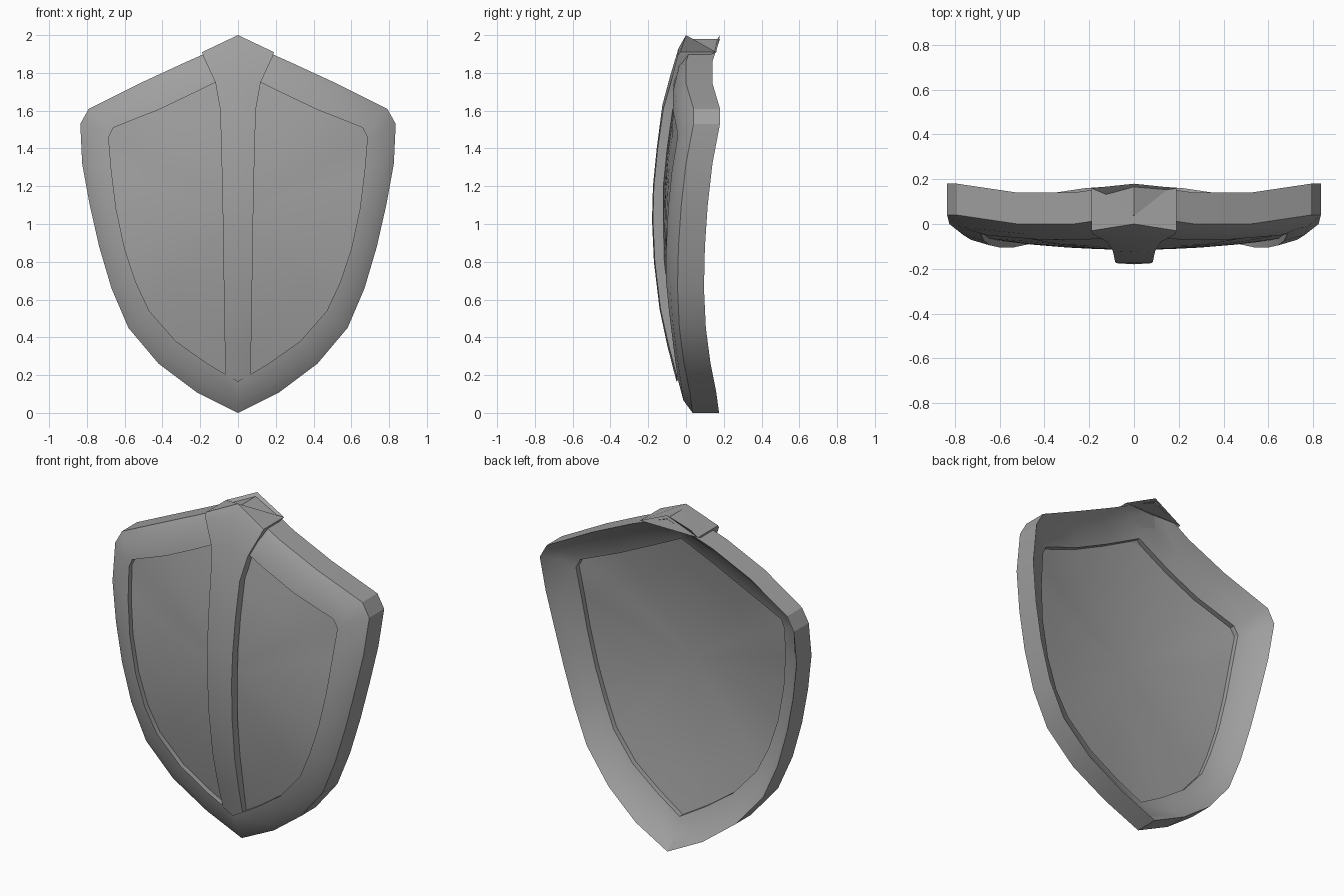
import bpy, bmesh, math
from mathutils import Vector

if "Cube" in bpy.data.objects:
    bpy.data.objects.remove(bpy.data.objects["Cube"], do_unlink=True)

grey = bpy.data.materials.new("plain grey")
grey.use_nodes = True
colour = (0.35, 0.35, 0.35, 1)
grey.diffuse_color = colour
grey.node_tree.nodes["Principled BSDF"].inputs["Base Color"].default_value = colour


def loft(name, rings, start=None, end=None):
    """Skin closed rings in order; close each end to a point, or with a flat cap."""
    bm = bmesh.new()
    loops = [[bm.verts.new(p) for p in ring] for ring in rings]
    n = len(loops[0])
    for a, b in zip(loops, loops[1:]):
        for i in range(n):
            j = (i + 1) % n
            bm.faces.new((a[i], a[j], b[j], b[i]))
    for loop, tip in ((loops[0], start), (loops[-1], end)):
        if tip is None:
            bm.faces.new(loop)
        else:
            v = bm.verts.new(tip)
            for i in range(n):
                bm.faces.new((loop[i], loop[(i + 1) % n], v))
    bmesh.ops.recalc_face_normals(bm, faces=bm.faces)
    me = bpy.data.meshes.new(name)
    bm.to_mesh(me)
    bm.free()
    me.materials.append(grey)
    ob = bpy.data.objects.new(name, me)
    bpy.context.collection.objects.link(ob)
    bpy.ops.object.select_all(action='DESELECT')
    ob.select_set(True)
    bpy.context.view_layer.objects.active = ob
    bpy.ops.object.shade_smooth_by_angle(angle=math.radians(28))
    return ob


def mirrored(half):
    """Full loop from a half outline that starts and ends on x = 0."""
    pts = [Vector(p) for p in half]
    return pts + [Vector((-p.x, p.y, p.z)) for p in reversed(pts[1:-1])]


def shift(ring, dy):
    return [p + Vector((0, dy, 0)) for p in ring]


# Front edge of the outer wall, from top centre down to the point
outer = mirrored([
    (0, .04, 1.98), (.27, 0, 1.86), (.52, 0, 1.745), (.79, .04, 1.61),
    (.835, .04, 1.53), (.825, 0, 1.32), (.785, -.025, 1.1), (.735, -.04, .88),
    (.67, -.045, .66), (.58, -.035, .45), (.42, -.01, .26), (.22, .02, .11),
    (0, .035, 0)])
# Inner edge of the rim, station by station
inner = mirrored([
    (0, -.055, 1.81), (.22, -.07, 1.7), (.42, -.07, 1.605), (.66, -.05, 1.51),
    (.685, -.045, 1.46), (.67, -.075, 1.28), (.645, -.095, 1.08), (.6, -.105, .87),
    (.54, -.105, .69), (.47, -.09, .54), (.33, -.07, .38), (.16, -.055, .26),
    (0, -.04, .165)])

WALL, RIM, PANEL, RECESS = .14, .10, .04, .03
centre = Vector((0, -.115, 1.05))


def bulge(a, b, t, ty):
    return [Vector((p.x + (q.x - p.x) * t, p.y + (q.y - p.y) * ty,
                    p.z + (q.z - p.z) * t)) for p, q in zip(a, b)]


# Rim and domed panel as one continuous skin, back centre to front centre
edge = shift(inner, RECESS)
dome = [bulge(edge, [centre] * len(edge), 1 - s, 1 - s * s) for s in (.75, .5, .25)]
panel_front = [edge] + dome
panel_back = [shift(r, PANEL) for r in reversed(panel_front)]
back_outer, back_inner = shift(outer, WALL), shift(inner, RIM)
rim = [back_inner, bulge(back_outer, back_inner, .4, .62), back_outer,
       outer, bulge(outer, inner, .4, .65), inner]
loft("shield_body", panel_back + rim + panel_front,
     centre + Vector((0, PANEL, 0)), centre)

# Central ridge: centre z, side z, half width, centre y, side y, back y
rows = [
    (2.0, 1.91, .19, 0, -.03, .18),
    (1.93, 1.89, .185, -.04, -.045, .13),
    (1.78, 1.75, .12, -.085, -.08, 0),
    (1.63, 1.61, .095, -.125, -.12, -.05),
    (1.4, 1.4, .088, -.155, -.15, -.08),
    (1.2, 1.2, .084, -.175, -.17, -.1),
    (1.02, 1.02, .08, -.18, -.175, -.1),
    (.8, .8, .077, -.17, -.165, -.095),
    (.55, .55, .073, -.14, -.135, -.065),
    (.36, .37, .07, -.1, -.095, -.03),
    (.165, .2, .065, -.05, -.05, .01)]
loft("centre_ridge", [
    [(-w, ys, zs), (0, yc, zc), (w, ys, zs),
     (w, yb - .02, zs), (0, yb, zc), (-w, yb - .02, zs)]
    for zc, zs, w, yc, ys, yb in rows])
